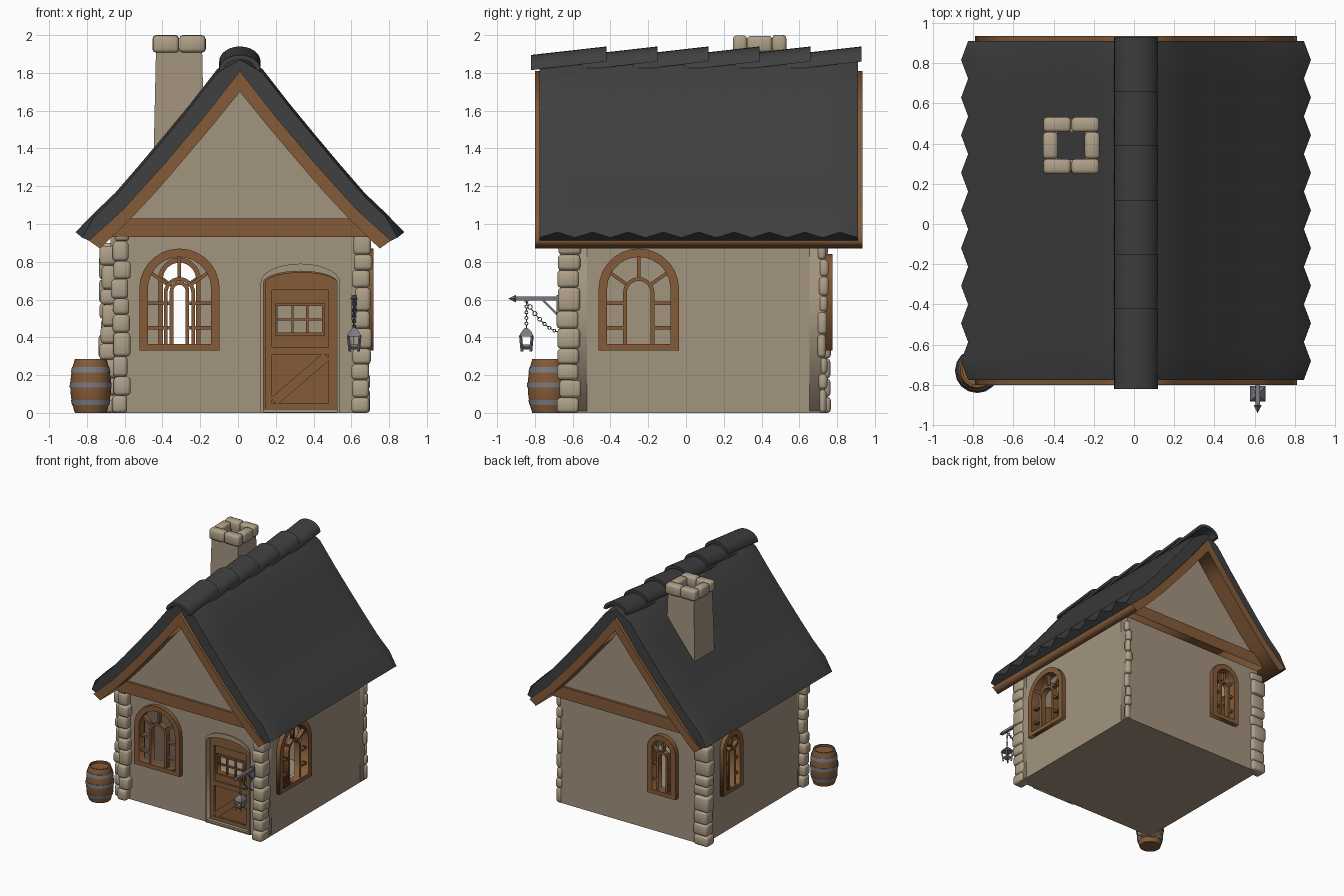
import bpy, bmesh, math, random
from mathutils import Vector, Matrix

if "Cube" in bpy.data.objects:
    bpy.data.objects.remove(bpy.data.objects["Cube"])
random.seed(4)


def material(name, r, g, b):
    m = bpy.data.materials.new(name)
    m.use_nodes = True
    m.diffuse_color = (r, g, b, 1)
    m.node_tree.nodes["Principled BSDF"].inputs["Base Color"].default_value = (r, g, b, 1)
    return m


PLASTER = material("plaster", .365, .292, .21)
STONE = material("pale stone", .43, .35, .25)
WOOD = material("brown wood", .23, .105, .04)
SLATE = material("dark slate", .05, .05, .05)
METAL = material("grey iron", .2, .195, .22)


def add(name, mesh, mat, angle=None):
    mesh.materials.clear()
    mesh.materials.append(mat)
    ob = bpy.data.objects.new(name, mesh)
    bpy.context.collection.objects.link(ob)
    if angle:
        mesh.polygons.foreach_set("use_smooth", [True] * len(mesh.polygons))
        mesh.set_sharp_from_angle(angle=math.radians(angle))
    return ob


def from_bm(name, bm, mat, angle=None):
    bmesh.ops.recalc_face_normals(bm, faces=bm.faces)
    mesh = bpy.data.meshes.new(name)
    bm.to_mesh(mesh)
    bm.free()
    return add(name, mesh, mat, angle)


def box(name, center, size, mat, bevel=0, turn=Matrix()):
    bm = bmesh.new()
    bmesh.ops.create_cube(bm, size=1)
    bmesh.ops.scale(bm, vec=size, verts=bm.verts)
    if bevel:
        bmesh.ops.bevel(bm, geom=bm.edges[:], offset=bevel, segments=2, profile=.5, affect='EDGES')
    bm.transform(Matrix.Translation(center) @ turn)
    return from_bm(name, bm, mat, 50 if bevel else None)


def rod(name, p, q, width, mat):
    p, q = Vector(p), Vector(q)
    turn = (q - p).to_track_quat('Z', 'Y').to_matrix().to_4x4()
    return box(name, (p + q) / 2, (width, width, (q - p).length), mat, 0, turn)


def loft(name, rings, mat, angle=None, loop=False):
    bm = bmesh.new()
    vs = [[bm.verts.new(p) for p in ring] for ring in rings]
    for a, b in zip(vs, vs[1:] + (vs[:1] if loop else [])):
        for i in range(len(a)):
            j = (i + 1) % len(a)
            bm.faces.new((a[i], a[j], b[j], b[i]))
    if not loop:
        bm.faces.new(vs[0])
        bm.faces.new(vs[-1])
    return from_bm(name, bm, mat, angle)


def panel(name, outlines, side, pos, depth, mat):
    """Flat outline with holes, given thickness; side 'Y' faces front or back, 'X' faces left or right."""
    cu = bpy.data.curves.new(name, 'CURVE')
    cu.dimensions, cu.fill_mode, cu.extrude = '2D', 'BOTH', depth / 2
    for pts in outlines:
        sp = cu.splines.new('POLY')
        sp.points.add(len(pts) - 1)
        for p, (u, v) in zip(sp.points, pts):
            p.co = (u, v, 0, 1)
        sp.use_cyclic_u = True
    tmp = bpy.data.objects.new(name, cu)
    mesh = bpy.data.meshes.new_from_object(tmp)
    bpy.data.objects.remove(tmp)
    quarter = math.pi / 2
    turn = Matrix.Rotation(quarter, 4, 'X')
    if side == 'X':
        turn = Matrix.Rotation(quarter, 4, 'Z') @ turn
    mesh.transform(Matrix.Translation((0, pos, 0) if side == 'Y' else (pos, 0, 0)) @ turn)
    return add(name, mesh, mat)


def rect(u0, u1, v0, v1):
    return [(u0, v0), (u1, v0), (u1, v1), (u0, v1)]


def arch(c, v0, v1, w, rise=None):
    rise = rise or w / 2
    arc = [(c + w / 2 * math.cos(t * math.pi / 14), v1 - rise + rise * math.sin(t * math.pi / 14))
           for t in range(15)]
    return [(c - w / 2, v0), (c + w / 2, v0)] + arc


def bar(name, p, q, w, side, pos, depth):
    p, q = Vector(p), Vector(q)
    n = (q - p).orthogonal().normalized() * w / 2
    panel(name, [[p + n, p - n, q - n, q + n]], side, pos, depth, WOOD)


def window(name, side, pos, c, w, top):
    low, wide = .365, w - .09
    panel(name + "_frame", [arch(c, .33, top, w), arch(c, low, top - .045, wide)], side, pos, .07, WOOD)
    iw, itop = w * .39, low + (top - low) * .7
    panel(name + "_inner_arch", [arch(c, low - .01, itop, iw), arch(c, low, itop - .02, iw - .04)],
          side, pos, .045, WOOD)
    hub = Vector((c, itop - iw / 2))
    for deg in (35, 90, 145):
        d = Vector((math.cos(math.radians(deg)), math.sin(math.radians(deg))))
        bar(name + "_spoke", hub + d * iw / 2, hub + d * (wide / 2 + .04), .018, side, pos, .035)
    for s in (-1, 1):
        for z in (.45, .58):
            bar(name + "_bar", (c + s * (iw / 2 - .01), z), (c + s * (wide / 2 + .01), z), .018, side, pos, .035)


# Walls with openings
L, R, F, B, T = -.675, .683, -.605, .735, .08
wall = rect(L, R, .01, .97)
door_hole = arch(.33, .014, .75, .4, .06)
panel("front_wall", [wall, arch(-.31, .35, .85, .38), door_hole], 'Y', F + T / 2, T, PLASTER)
panel("back_wall", [wall, arch(-.31, .35, .82, .22)], 'Y', B - T / 2, T, PLASTER)
panel("left_wall", [rect(F + T, B - T, .01, .97), arch(-.25, .35, .85, .38)], 'X', R - T / 2, T, PLASTER)
panel("right_wall", [rect(F + T, B - T, .01, .97), arch(.38, .35, .82, .22)], 'X', L + T / 2, T, PLASTER)
box("floor", ((L + R) / 2, (F + B) / 2, .01), (R - L, B - F, .02), PLASTER)
window("front_window", 'Y', F, -.31, .425, .87)
window("left_window", 'X', R, -.25, .425, .87)
window("back_window", 'Y', B + .005, -.31, .265, .84)
window("right_window", 'X', L, .38, .265, .84)

# Gables, set slightly forward on the tie beams
for y, out in ((F, -1), (B, 1)):
    panel("gable_wall", [[(-.65, .95), (.67, .95), (.01, 1.75)]], 'Y', y + out * .03, .06, PLASTER)
    panel("tie_beam", [[(-.67, .93), (.69, .93), (.6, 1.03), (-.58, 1.03)]], 'Y', y + out * .035, .09, WOOD)

# Door, recessed in its opening
panes = rect(.21, .445, .425, .565)
panel("door_surround", [arch(.33, 0, .79, .42, .1), arch(.33, .004, .75, .39, .06)], 'Y', F, .02, PLASTER)
D = F + .04
panel("door", [door_hole, panes], 'Y', D + .02, .03, WOOD)
panel("door_frame", [arch(.335, .01, .745, .385, .06), rect(.18, .48, .35, .65), rect(.18, .48, .05, .31)],
      'Y', D, .022, WOOD)
bar("door_brace", (.19, .06), (.47, .3), .05, 'Y', D, .02)
panel("door_grille", [rect(.195, .46, .41, .58), panes], 'Y', D, .02, WOOD)
for x in (.288, .367):
    bar("pane_bar", (x, .425), (x, .565), .012, 'Y', D + .01, .02)
bar("pane_bar", (.21, .495), (.445, .495), .012, 'Y', D + .01, .02)


# Corner stones
def stones(name, x, y, sx, sy, top):
    z = 0
    while z < top - .05:
        h = min(random.uniform(.08, .13), top - z)
        jit = [random.uniform(-.008, .008) for _ in range(4)]
        box(name, (x + jit[0], y + jit[1], z + h / 2), (sx + jit[2], sy + jit[3], h), STONE, .018)
        z += h


stones("front_right_corner_stone", -.62, -.62, .085, .1, .96)
stones("front_right_side_stone", -.685, -.58, .08, .08, .89)
stones("front_left_corner_stone", .655, -.62, .09, .12, .96)
stones("back_right_corner_stone", -.665, .71, .125, .095, .9)
stones("back_left_corner_stone", .67, .725, .05, .045, .93)

# Roof: wooden underside with gable boards, slate covering with ribbed eaves
X0 = .01
slate_top = [(0, 1.89), (.12, 1.82), (.26, 1.64), (.4, 1.47), (.53, 1.315), (.66, 1.165), (.77, 1.06), (.87, .965)]
board_top = [(0, 1.81), (.2, 1.555), (.4, 1.318), (.62, 1.075), (.8, .912)]
board_low = [(0, 1.70), (.15, 1.515), (.3, 1.338), (.44, 1.175), (.576, 1.03), (.74, .87)]


def both(pts):
    return [(X0 - x, z) for x, z in reversed(pts[1:])] + [(X0 + x, z) for x, z in pts]


panel("roof_boards", [both(board_top) + both(board_low)[::-1]], 'Y', .067, 1.735, WOOD)
rings = []
STEPS = 18
for i in range(STEPS + 1):
    y = -.775 + 1.685 * i / STEPS
    end = .02 if i in (0, STEPS) else 0
    tip = (.87, .957) if i % 2 else (.835, .928)
    top = [(x, z - end) for x, z in slate_top[:-1]] + [tip]
    rings.append([(x, y, z) for x, z in both(top) + both(board_top)[::-1]])
loft("slate_roof", rings, SLATE, 40)

# Overlapping ridge tiles
for i in range(6):
    y0 = -.82 + .27 * i
    ends = []
    for y, base, rise in ((y0, 1.815, .08), (y0 + .4, 1.86, .08)):
        arc = [t * math.pi / 12 for t in range(13)]
        outer = [(X0 + .11 * math.cos(a), y, base + rise * math.sin(a)) for a in arc]
        inner = [(X0 + .085 * math.cos(a), y, base + (rise - .025) * math.sin(a)) for a in arc]
        ends.append(outer + inner[::-1])
    loft("ridge_tile", ends, SLATE, 40)


# Chimney: hollow tapered shaft with a ring of cap stones
def square(h, z, cx=-.312, cy=.39):
    return [(cx + sx * h, cy + sy * h, z) for sx, sy in ((-1, -1), (1, -1), (1, 1), (-1, 1))]


loft("chimney_shaft", [square(.135, 1.35), square(.122, 1.93), square(.068, 1.93), square(.068, 1.35)],
     PLASTER, loop=True)
for s in (-1, 1):
    for x in (-.07, .07):
        z = 1.954 + random.uniform(-.005, .003)
        box("chimney_cap_stone", (-.312 + x, .39 + s * .104, z), (.138, .075, .09), STONE, .018)
    box("chimney_cap_stone", (-.312 + s * .104, .39, 1.952), (.075, .133, .088), STONE, .018)


# Barrel
def circle(r, z, n=16, cx=-.78, cy=-.73):
    return [(cx + r * math.cos(t * math.tau / n), cy + r * math.sin(t * math.tau / n), z) for t in range(n)]


def bulge(z):
    return .108 - .024 * ((z - .142) / .142) ** 2


loft("barrel", [circle(bulge(z * .0355), z * .0355) for z in range(9)]
     + [circle(.072, .284), circle(.072, .268)], WOOD, 40)
for z in (.055, .148, .228):
    loft("barrel_hoop", [circle(bulge(z + d) + e, z + d) for d, e in
                         ((-.014, .003), (.014, .003), (.014, -.004), (-.014, -.004))], METAL, 40, True)

# Lantern bracket, chains and lantern
BX, LY = .615, -.845
rod("bracket_arm", (BX, -.62, .605), (BX, -.91, .605), .022, METAL)
loft("bracket_tip", [circle(.02, 0, 4, 0, 0), circle(.001, .04, 4, 0, 0)], METAL).matrix_world = \
    Matrix.Translation((BX, -.9, .605)) @ Matrix.Rotation(math.pi / 2, 4, 'X')
box("bracket_plate", (BX, -.675, .56), (.03, .02, .13), METAL)
rod("bracket_brace", (BX, -.76, .6), (BX, -.66, .5), .012, METAL)


def chain(name, path):
    for i, (p, q) in enumerate(zip(path, path[1:])):
        d = q - p
        bpy.ops.mesh.primitive_torus_add(major_segments=8, minor_segments=4,
                                         major_radius=d.length * .55, minor_radius=.0025)
        ob = bpy.context.object
        ob.name = name
        ob.data.materials.append(METAL)
        ob.matrix_world = (Matrix.Translation((p + q) / 2) @ d.to_track_quat('X', 'Z').to_matrix().to_4x4()
                           @ Matrix.Rotation(i % 2 * math.pi / 2, 4, 'X'))


chain("hanging_chain", [Vector((BX, LY, .6 - .015 * i)) for i in range(11)])
chain("sagging_chain", [Vector((BX, LY + .205 * t, .59 - .17 * t - .16 * t * (1 - t)))
                        for t in [i / 16 for i in range(17)]])
at = (BX, LY)
loft("lantern_roof", [square(.038, .405, *at), square(.028, .428, *at), square(.008, .45, *at)], METAL)
loft("lantern_base", [square(.012, .335, *at), square(.025, .35, *at), square(.025, .362, *at)], METAL)
for p, q in zip(square(.023, .325, *at), square(.031, .41, *at)):
    rod("lantern_post", p, q, .011, METAL)
